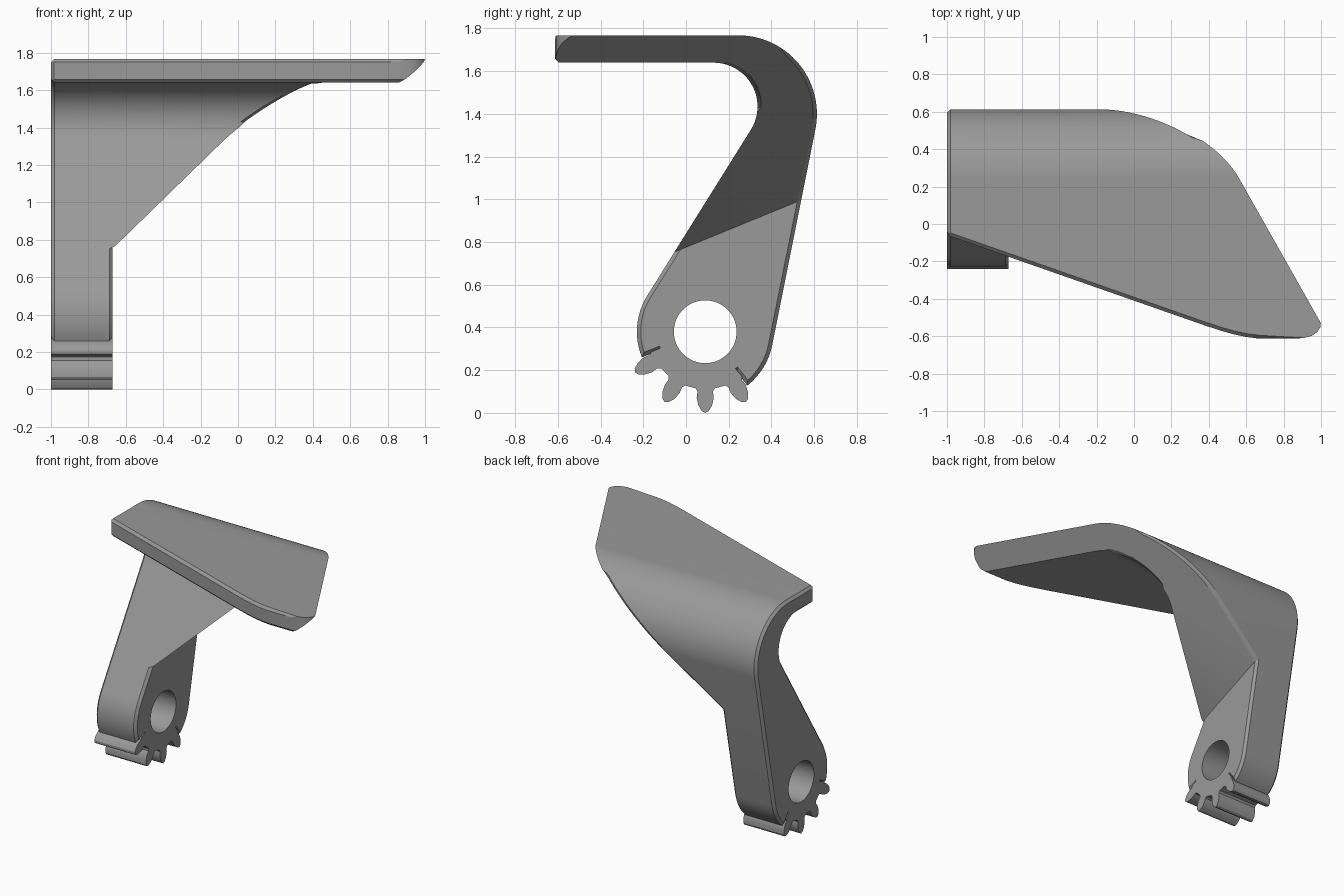
import bpy, bmesh, math
from mathutils import Vector

if "Cube" in bpy.data.objects:
    bpy.data.objects.remove(bpy.data.objects["Cube"])

X0, X1 = -1.0, -0.67           # left face and hub right face
HUB = (0.09, 0.38)             # pivot centre in (y, z)
CHAMFER = 0.018

grey = bpy.data.materials.new("mid_grey")
grey.diffuse_color = (0.32, 0.32, 0.32, 1)
grey.use_nodes = True
grey.node_tree.nodes["Principled BSDF"].inputs["Base Color"].default_value = grey.diffuse_color


def arc(c, r, a0, a1, n):
    """Points on an arc, angles in degrees."""
    out = []
    for i in range(n + 1):
        a = math.radians(a0 + (a1 - a0) * i / n)
        out.append((c[0] + r * math.cos(a), c[1] + r * math.sin(a)))
    return out


def make(name, bm):
    bmesh.ops.recalc_face_normals(bm, faces=bm.faces)
    me = bpy.data.meshes.new(name)
    bm.to_mesh(me)
    bm.free()
    me.materials.append(grey)
    ob = bpy.data.objects.new(name, me)
    bpy.context.collection.objects.link(ob)
    return ob


def prism(name, pts, to_a, to_b):
    """Extrude a 2D outline between two placements."""
    bm = bmesh.new()
    a = [bm.verts.new(to_a(*p)) for p in pts]
    b = [bm.verts.new(to_b(*p)) for p in pts]
    bm.faces.new(a)
    bm.faces.new(b)
    for i in range(len(pts)):
        j = (i + 1) % len(pts)
        bm.faces.new((a[i], a[j], b[j], b[i]))
    return make(name, bm)


def boolean(ob, tool, op):
    m = ob.modifiers.new("cut", 'BOOLEAN')
    m.operation, m.object, m.solver = op, tool, 'EXACT'
    bpy.context.view_layer.objects.active = ob
    bpy.ops.object.modifier_apply(modifier=m.name)
    bpy.data.objects.remove(tool)


def slant(y, z):
    """Slanted plane that trims the right-hand side."""
    return -1.74 - 0.565 * y + 1.38 * z


def crease(p, q):
    """Point on p-q where the slanted trim meets the hub's right face."""
    sp, sq = slant(*p), slant(*q)
    t = (X1 - sp) / (sq - sp)
    return (p[0] + (q[0] - p[0]) * t, p[1] + (q[1] - p[1]) * t)


# Lever body: hooked side profile, right end follows the slanted trim
inner = arc((0.13, 1.435), 0.205, -32.7, 90, 20)
outer = arc((0.245, 1.4), 0.368, 90, -11.4, 28)
hub_right = arc(HUB, 0.32, -11.4, -52, 8)
hub_low = arc(HUB, 0.24, 308, 202, 12)
hub_left = arc(HUB, 0.32, 202, 147.3, 12)
upper = ([crease(hub_left[-1], inner[0])] + inner + [(-0.9, 1.64), (-0.9, 1.768)]
         + outer + [crease(outer[-1], hub_right[0])])
profile = upper + hub_right + hub_low + hub_left
k = len(upper) - 1

bm = bmesh.new()
left = [bm.verts.new((X0, y, z)) for y, z in profile]
right = [bm.verts.new((max(X1, slant(y, z)), y, z)) for y, z in profile]
bm.faces.new(left)
bm.faces.new(right[:k + 1])
bm.faces.new(right[k:] + right[:1])
for i in range(len(profile)):
    j = (i + 1) % len(profile)
    bm.faces.new((left[i], left[j], right[j], right[i]))
lever = make("lever_body", bm)

# Front outline of the paddle, with rounded corners
front = [(-1.35, 0.0625), (0.38, -0.543), (0.46, -0.569), (0.53, -0.589), (0.6, -0.604),
         (0.67, -0.613), (0.86, -0.613), (0.91, -0.609), (0.95, -0.598),
         (0.98, -0.578), (0.996, -0.552), (1.0, -0.525), (1.0, -0.4),
         (2.0, -0.4), (2.0, -1.5), (-1.35, -1.5)]
cutter = prism("front_cutter", front, lambda x, y: (x, y, 1.2), lambda x, y: (x, y, 2.2))
boolean(lever, cutter, 'DIFFERENCE')

# Chamfer the outer edges, leaving the knife-thin ones sharp
bm = bmesh.new()
bm.from_mesh(lever.data)
bmesh.ops.remove_doubles(bm, verts=bm.verts, dist=0.0005)
edges = []
for e in bm.edges:
    if len(e.link_faces) != 2 or not e.is_convex:
        continue
    d = (e.verts[1].co - e.verts[0].co).normalized()
    ang = math.degrees(e.calc_face_angle(0))
    tip = max(v.co.x for v in e.verts) > 0.9
    if 45 < ang < 115 and abs(d.x) < 0.995 and not tip:
        edges.append(e)
    elif 45 < ang < 115 and not tip and e.verts[0].co.z > 1.5:
        edges.append(e)
bmesh.ops.bevel(bm, geom=edges, offset=CHAMFER, offset_type='OFFSET', segments=1,
                profile=0.5, affect='EDGES', clamp_overlap=False)
bmesh.ops.recalc_face_normals(bm, faces=bm.faces)
bm.to_mesh(lever.data)
bm.free()

# Gear teeth under the hub: (radius, half width) steps of one tooth
steps = [(0.265, 0.045), (0.28, 0.036), (0.31, 0.04), (0.345, 0.032), (0.372, 0.016)]
tooth = [(r, -w) for r, w in steps] + [(0.38, 0)] + [(r, w) for r, w in reversed(steps)]
gear = arc(HUB, 0.2, 309, 200, 12)
for deg in (210, 240, 270, 300):
    c, s = math.cos(math.radians(deg)), math.sin(math.radians(deg))
    gear += [(HUB[0] + r * c - w * s, HUB[1] + r * s + w * c) for r, w in tooth]
teeth = prism("gear_teeth", gear, lambda y, z: (X0, y, z), lambda y, z: (X1, y, z))
boolean(lever, teeth, 'UNION')

# Pivot hole
hole = prism("hole_cutter", arc(HUB, 0.147, 0, 354.375, 63),
             lambda y, z: (-1.5, y, z), lambda y, z: (0, y, z))
boolean(lever, hole, 'DIFFERENCE')

# Smooth curves, sharp edges
bpy.ops.object.select_all(action='DESELECT')
lever.select_set(True)
bpy.context.view_layer.objects.active = lever
bpy.ops.object.shade_smooth_by_angle(angle=math.radians(25))
